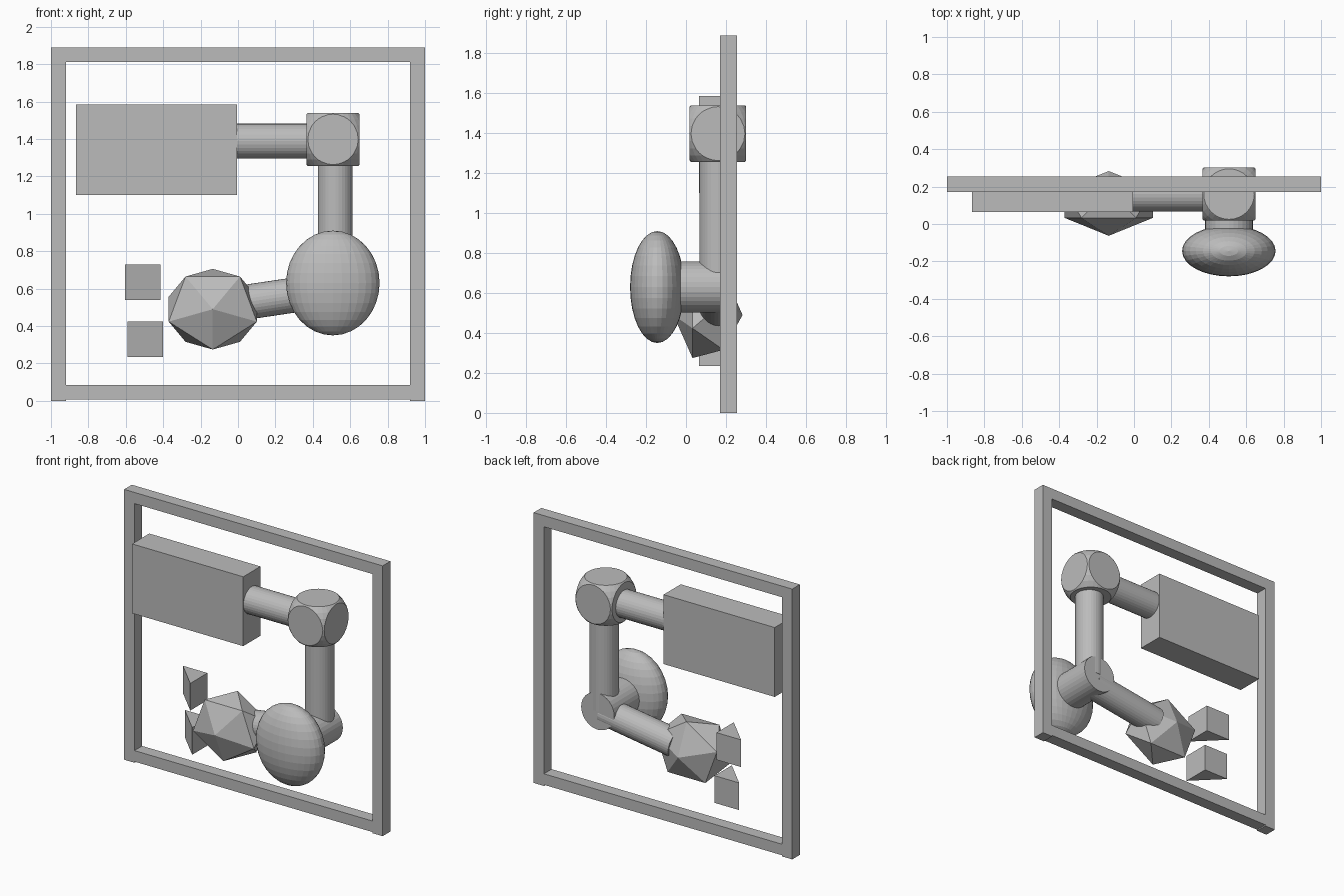
import bpy, bmesh, math
from mathutils import Vector, Matrix

if "Cube" in bpy.data.objects:
    bpy.data.objects.remove(bpy.data.objects["Cube"], do_unlink=True)

grey = bpy.data.materials.new("plain_grey")
grey.use_nodes = True
grey.diffuse_color = (0.5, 0.5, 0.5, 1)
grey.node_tree.nodes["Principled BSDF"].inputs["Base Color"].default_value = (0.5, 0.5, 0.5, 1)

DEPTH = 0.16    # shared centre plane of the pipes and blocks
PIPE = 0.0935   # pipe radius


def finish(name, bm):
    bmesh.ops.recalc_face_normals(bm, faces=bm.faces)
    mesh = bpy.data.meshes.new(name)
    bm.to_mesh(mesh)
    bm.free()
    mesh.materials.append(grey)
    obj = bpy.data.objects.new(name, mesh)
    bpy.context.collection.objects.link(obj)
    return obj


def box(name, low, high):
    low, high = Vector(low), Vector(high)
    bm = bmesh.new()
    bmesh.ops.create_cube(bm, size=1)
    bmesh.ops.scale(bm, vec=high - low, verts=bm.verts)
    bmesh.ops.translate(bm, vec=(low + high) / 2, verts=bm.verts)
    return finish(name, bm)


def pipe(name, start, end, radius):
    start, end = Vector(start), Vector(end)
    axis = end - start
    turn = axis.to_track_quat("Z", "Y").to_matrix().to_4x4()
    bm = bmesh.new()
    bmesh.ops.create_cone(bm, cap_ends=True, segments=32, radius1=radius, radius2=radius,
                          depth=axis.length, matrix=Matrix.Translation((start + end) / 2) @ turn)
    return finish(name, bm)


def wedge(name, x, z, size=0.19):
    # Right-angled prism: full-width back, point at the front on the +x side
    back, front = 0.255, 0.065
    bm = bmesh.new()
    corners = [(x, back, z), (x + size, back, z), (x + size, front, z)]
    face = bm.faces.new([bm.verts.new(c) for c in corners])
    top = bmesh.ops.extrude_face_region(bm, geom=[face])["geom"]
    bmesh.ops.translate(bm, vec=(0, 0, size),
                        verts=[v for v in top if isinstance(v, bmesh.types.BMVert)])
    return finish(name, bm)


# Square frame
for side, x in (("right", -1), ("left", 0.92)):
    box("frame_" + side, (x, 0.17, 0), (x + 0.08, 0.255, 1.89))
box("frame_top", (-0.92, 0.17, 1.812), (0.92, 0.255, 1.89))
box("frame_bottom", (-0.92, 0.17, 0.008), (0.92, 0.255, 0.085))

# Large block and the two small wedges
box("large_block", (-0.865, 0.065, 1.10), (-0.005, 0.255, 1.585))
wedge("upper_wedge", -0.605, 0.54)
wedge("lower_wedge", -0.59, 0.235)

# Pipes
pipe("upper_pipe", (-0.02, DEPTH, 1.388), (0.45, DEPTH, 1.388), PIPE)
pipe("vertical_pipe", (0.52, DEPTH, 0.63), (0.52, DEPTH, 1.35), PIPE)
pipe("slanted_pipe", (-0.04, DEPTH, 0.515), (0.51, DEPTH, 0.597), PIPE)
pipe("joint_pipe", (0.508, -0.06, 0.63), (0.508, 0.25, 0.63), 0.128)

# Corner knob: a ball sliced flat on six sides
bm = bmesh.new()
bmesh.ops.create_uvsphere(bm, u_segments=32, v_segments=16, radius=0.196)
for axis in range(3):
    for sign in (-1, 1):
        normal = Vector((0, 0, 0))
        normal[axis] = sign
        cut = bmesh.ops.bisect_plane(bm, geom=bm.verts[:] + bm.edges[:] + bm.faces[:],
                                     plane_co=normal * 0.1415, plane_no=normal, clear_outer=True)
        rim = [e for e in cut["geom_cut"] if isinstance(e, bmesh.types.BMEdge)]
        bmesh.ops.holes_fill(bm, edges=rim, sides=0)
bmesh.ops.translate(bm, vec=(0.508, DEPTH, 1.398), verts=bm.verts)
finish("corner_knob", bm)

# Flattened ball in front of the joint
bm = bmesh.new()
bmesh.ops.create_uvsphere(bm, u_segments=32, v_segments=16, radius=1)
bmesh.ops.scale(bm, vec=(0.25, 0.136, 0.28), verts=bm.verts)
bmesh.ops.translate(bm, vec=(0.507, -0.144, 0.63), verts=bm.verts)
finish("flattened_ball", bm)

# Faceted stone: twenty-sided, one point to the front, squashed in depth
bm = bmesh.new()
pole, ring = 1 / math.sqrt(5), 2 / math.sqrt(5)
points = [(0, -1, 0), (0, 1, 0)]
for k in range(5):
    a = math.radians(72 * k - 90)
    points.append((ring * math.cos(a), -pole, ring * math.sin(a)))
    points.append((-ring * math.cos(a), pole, -ring * math.sin(a)))
bmesh.ops.convex_hull(bm, input=[bm.verts.new(p) for p in points])
bmesh.ops.scale(bm, vec=(0.277, 0.173, 0.241), verts=bm.verts)
bmesh.ops.translate(bm, vec=(-0.135, 0.11, 0.49), verts=bm.verts)
finish("faceted_stone", bm)
